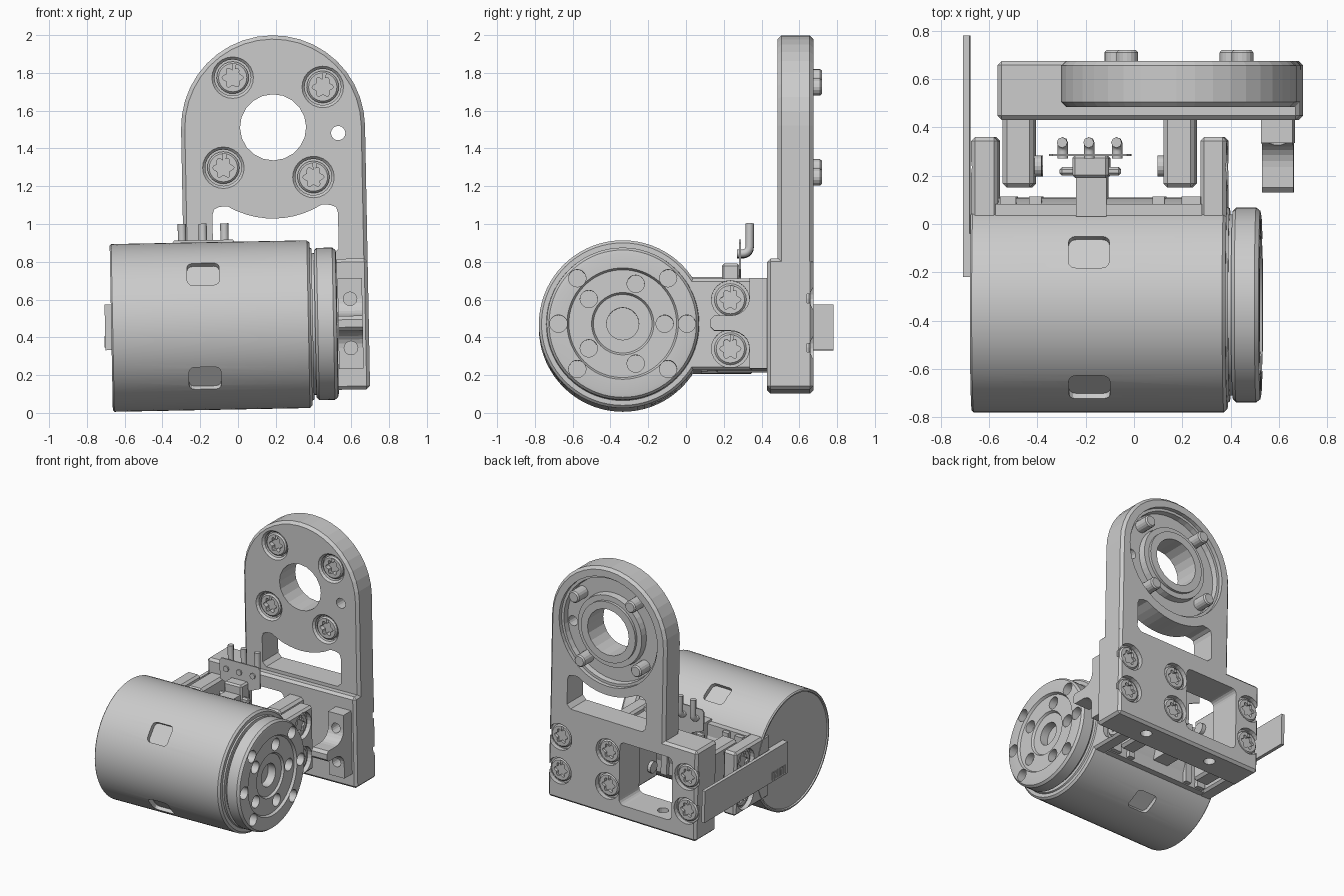
import bpy, bmesh
from math import sin, cos, pi, radians, sqrt
from mathutils import Matrix, Vector

if "Cube" in bpy.data.objects:
    bpy.data.objects.remove(bpy.data.objects["Cube"])

MY, MZ = -0.335, 0.4625          # motor axis
PX, PZ = 0.205, 1.508            # centre of the round plate end


def place(axis, u, v, h):
    return {'X': (h, u, v), 'Y': (u, h, v), 'Z': (u, v, h)}[axis]


def finish(name, bm, bev=0):
    bmesh.ops.remove_doubles(bm, verts=bm.verts, dist=1e-5)
    bmesh.ops.recalc_face_normals(bm, faces=bm.faces)
    if bev:
        edges = [e for e in bm.edges if e.calc_face_angle(0) > 0.6]
        bmesh.ops.bevel(bm, geom=edges, offset=bev, segments=1, affect='EDGES')
    me = bpy.data.meshes.new(name)
    bm.to_mesh(me)
    bm.free()
    ob = bpy.data.objects.new(name, me)
    bpy.context.collection.objects.link(ob)
    return ob


def prism(name, pts, axis, lo, hi, bev=0):
    bm = bmesh.new()
    a = [bm.verts.new(place(axis, u, v, lo)) for u, v in pts]
    b = [bm.verts.new(place(axis, u, v, hi)) for u, v in pts]
    bm.faces.new(a)
    bm.faces.new(b[::-1])
    for i in range(len(pts)):
        j = (i + 1) % len(pts)
        bm.faces.new((a[j], a[i], b[i], b[j]))
    return finish(name, bm, bev)


def box(name, x, y, z, bev=0):
    return prism(name, [(x[0], y[0]), (x[1], y[0]), (x[1], y[1]), (x[0], y[1])], 'Z', *z, bev)


def revolve(name, prof, axis, cu, cv, n=32):
    bm = bmesh.new()
    rings = [[bm.verts.new(place(axis, cu + r * cos(2 * pi * k / n), cv + r * sin(2 * pi * k / n), h))
              for k in range(n)] for h, r in prof]
    if prof[0][1] > 0:
        rings.append(rings[0])
    for a, b in zip(rings, rings[1:]):
        for k in range(n):
            j = (k + 1) % n
            bm.faces.new((a[k], a[j], b[j], b[k]))
    return finish(name, bm)


def cyl(name, axis, cu, cv, r, lo, hi, n=24):
    return revolve(name, [(lo, 0), (lo, r), (hi, r), (hi, 0)], axis, cu, cv, n)


def boolean(ob, tools, op='DIFFERENCE'):
    for t in tools:
        m = ob.modifiers.new('bool', 'BOOLEAN')
        m.operation, m.object, m.solver = op, t, 'EXACT'
        bpy.context.view_layer.objects.active = ob
        bpy.ops.object.modifier_apply(modifier=m.name)
        bpy.data.objects.remove(t)


def arc(cx, cy, r, a0, a1, n):
    return [(cx + r * cos(radians(a0 + (a1 - a0) * i / n)),
             cy + r * sin(radians(a0 + (a1 - a0) * i / n))) for i in range(n + 1)]


# Star-drive screw mesh, head facing -y
screw_src = revolve('screw', [(0.06, 0), (0.06, 0.085), (0.01, 0.085), (0, 0.075), (0, 0)], 'Y', 0, 0, 24)
star = [((0.047 + 0.009 * cos(6 * t)) * cos(t), (0.047 + 0.009 * cos(6 * t)) * sin(t))
        for t in [2 * pi * i / 36 for i in range(36)]]
boolean(screw_src, [prism('cutter', star, 'Y', -0.05, 0.035)])
screw_mesh = screw_src.data
bpy.data.objects.remove(screw_src)


def screw(name, loc, turn):
    ob = bpy.data.objects.new(name, screw_mesh)
    ob.location, ob.rotation_euler = loc, (0, 0, radians(turn))
    bpy.context.collection.objects.link(ob)


# Bracket: round-topped plate joined to a wide base
R = 0.487
outline = [(PX + R, 0.5)] + arc(PX, PZ, R, 0, 180, 20) + [(PX - R, 0.5)]
bracket = prism('bracket_plate', outline, 'Y', 0.485, 0.675, 0.02)
boolean(bracket, [box('base', (-0.56, PX + R), (0.43, 0.675), (0.112, 0.805), 0.018)], 'UNION')
window = [(-0.095, 0.83), (-0.125, 0.86), (-0.125, 1.05), (-0.115, 1.08), (-0.09, 1.092)]
window += [(PX + d, PZ - sqrt(0.483 ** 2 - d * d)) for d in [-0.25 + 0.05 * i for i in range(11)]]
window += [(0.50, 1.092), (0.53, 1.08), (0.54, 1.05), (0.54, 0.86), (0.51, 0.83)]
square = (arc(0.05, 0.66, 0.04, 0, 90, 4) + arc(-0.315, 0.66, 0.04, 90, 180, 4)
          + arc(-0.315, 0.26, 0.04, 180, 270, 4) + arc(0.05, 0.26, 0.04, 270, 360, 4))
cuts = [prism('cutter', window, 'Y', 0.3, 0.8),
        prism('cutter', square, 'Y', 0.3, 0.8),
        cyl('cutter', 'Y', PX, PZ, 0.175, 0.3, 0.8, 20),
        cyl('cutter', 'Y', PX + 0.344, PZ - 0.037, 0.038, 0.3, 0.8, 16),
        revolve('cutter', [(0.8, 0.23), (0.655, 0.23), (0.655, 0.27), (0.605, 0.275), (0.605, 0.39),
                           (0.645, 0.395), (0.645, 0.415), (0.8, 0.415)], 'Y', PX, PZ, 40)]
cuts += [cyl('cutter', 'Z', x, 0.57, 0.04, 0.0, 0.25, 16) for x in (0.36, -0.21)]
bolt_spots = [(PX + 0.339 * cos(radians(a)), PZ + 0.339 * sin(radians(a))) for a in (38, 128, 218, 308)]
base_spots = [(x, MZ + s * 0.13) for x in (0.595, 0.19, -0.475) for s in (1, -1)]
cuts += [revolve('cutter', [(0.4, 0), (0.4, 0.11), (0.485, 0.11), (0.5, 0.096), (0.535, 0.096), (0.535, 0)],
                 'Y', x, z, 24) for x, z in bolt_spots]
cuts += [cyl('cutter', 'Y', x, z, 0.1, 0.64, 0.8) for x, z in base_spots]
boolean(bracket, cuts)

# Plate and base screws
for i, (x, z) in enumerate(bolt_spots):
    screw(f'plate_screw_{i}', (x, 0.497, z), 0)
    revolve(f'plate_screw_end_{i}', [(0.58, 0), (0.58, 0.045), (0.71, 0.045), (0.72, 0.036), (0.72, 0)],
            'Y', x, z, 16)
for i, (x, z) in enumerate(base_spots):
    screw(f'base_screw_{i}', (x, 0.66, z), 180)

# Base arms reaching to the motor ears
for side, x in (('left', (-0.54, -0.41)), ('right', (0.125, 0.255))):
    arm = box(f'arm_{side}', x, (0.15, 0.45), (MZ - 0.24, MZ + 0.24), 0.018)
    inner = (-0.46, -0.38) if side == 'left' else (0.10, 0.18)
    for s in (1, -1):
        cyl(f'ear_screw_end_{side}', 'X', 0.24, MZ + s * 0.13, 0.043, *inner, 16)

# Scalloped side tab
half = [(0.45, 0.24), (0.335, 0.24)] + [(0.235 + 0.1 * cos(radians(a)), 0.13 - 0.09 * sin(radians(a)))
                                        for a in range(0, 91, 15)] + [(0.15, 0.04), (0.13, 0.02)]
tab = prism('side_tab', [(y, MZ - d) for y, d in half] + [(y, MZ + d) for y, d in half[::-1]],
            'X', 0.53, 0.66)
boolean(tab, [cyl('cutter', 'Y', 0.595, MZ + s * 0.13, 0.036, 0.2, 0.42, 16) for s in (1, -1)])

# Motor body with four shallow windows
body = revolve('motor_body', [(-0.662, 0), (-0.662, 0.422), (-0.672, 0.426), (-0.672, 0.436), (-0.664, 0.444),
                              (0.372, 0.444), (0.386, 0.43), (0.386, 0.405), (0.396, 0.40), (0.396, 0.375),
                              (0.43, 0.375), (0.43, 0)], 'X', MY, MZ, 72)
pad = (arc(0.055, 0.045, 0.03, 0, 90, 3) + arc(-0.055, 0.045, 0.03, 90, 180, 3)
       + arc(-0.055, -0.045, 0.03, 180, 270, 3) + arc(0.055, -0.045, 0.03, 270, 360, 3))
for a in (60, 141, 219, 300):
    c = prism('cutter', pad, 'Z', 0.41, 0.6)
    c.data.transform(Matrix.Translation((-0.18, MY, MZ)) @ Matrix.Rotation(radians(a - 90), 4, 'X'))
    boolean(body, [c])

# Output hub with two rings of holes
hub = revolve('output_hub', [(0.408, 0), (0.408, 0.388), (0.422, 0.403), (0.505, 0.403), (0.522, 0.39),
                             (0.526, 0.37), (0.526, 0.295), (0.508, 0.285), (0.508, 0.165), (0.492, 0.155),
                             (0.492, 0.085), (0.43, 0.085), (0.43, 0)], 'X', MY, MZ, 72)
holes = [(0.34, a) for a in (0, 45, 135, 180, 225, 315)] + [(0.222, a) for a in range(0, 360, 72)]
boolean(hub, [cyl('cutter', 'X', MY + r * cos(radians(a)), MZ + r * sin(radians(a)), 0.046, 0.45, 0.6, 20)
              for r, a in holes])
for ob in (body, hub):
    bpy.ops.object.select_all(action='DESELECT')
    ob.select_set(True)
    bpy.context.view_layer.objects.active = ob
    bpy.ops.object.shade_smooth_by_angle(angle=radians(25))

# Motor ears, saddle and ribs
for side, x, face, turn in (('left', (-0.67, -0.56), -0.66, -90), ('right', (0.278, 0.386), 0.376, 90)):
    ear = box(f'ear_{side}', x, (-0.05, 0.36), (MZ - 0.243, MZ + 0.243), 0.016)
    for s in (1, -1):
        boolean(ear, [cyl('cutter', 'X', 0.235, MZ + s * 0.13, 0.1, face - 0.025, face + 0.025)])
        out = 0.012 if turn < 0 else -0.012
        screw(f'ear_screw_{side}', (face + out, 0.235, MZ + s * 0.13), turn)
box('saddle', (-0.57, 0.285), (-0.05, 0.082), (MZ - 0.243, MZ + 0.243))
for x in ((-0.55, -0.485), (-0.43, -0.38), (0.08, 0.13), (0.2, 0.28)):
    box('saddle_rib', x, (0.0, 0.113), (MZ - 0.235, MZ + 0.235))

# Terminal block, circuit board and bent pins
box('terminal_stem', (-0.235, -0.11), (0.03, 0.205), (MZ - 0.16, MZ + 0.26))
box('terminal_block', (-0.25, -0.1), (0.19, 0.285), (MZ - 0.12, MZ + 0.33), 0.012)
box('terminal_bar', (-0.305, -0.05), (0.2, 0.235), (0.66, 0.70), 0.01)
board = [(-0.25, 0.55), (-0.1, 0.55), (-0.1, 0.72), (-0.005, 0.76), (-0.005, 0.9), (-0.02, 0.918),
         (-0.33, 0.918), (-0.345, 0.9), (-0.345, 0.76), (-0.25, 0.72)]
prism('circuit_board', board, 'Y', 0.281, 0.29)
for i, x in enumerate((-0.288, -0.178, -0.063)):
    cu = bpy.data.curves.new('pin', 'CURVE')
    cu.dimensions, cu.bevel_depth, cu.bevel_resolution, cu.use_fill_caps = '3D', 0.022, 2, True
    sp = cu.splines.new('POLY')
    path = [(0.27, 0.845)] + arc(0.3, 0.882, 0.037, -90, 0, 5) + [(0.337, 1.005)]
    sp.points.add(len(path) - 1)
    for p, (y, z) in zip(sp.points, path):
        p.co = (x, y, z, 1)
    bpy.context.collection.objects.link(bpy.data.objects.new(f'pin_{i}', cu))

# Flat cable on the motor's closed end
box('flat_cable', (-0.705, -0.68), (-0.22, 0.78), (0.345, 0.588))
box('cable_pad', (-0.69, -0.66), (-0.22, -0.04), (0.345, 0.588))
for i in range(8):
    box('cable_contact', (-0.709, -0.70), (-0.2 + i * 0.022, -0.19 + i * 0.022), (0.36, 0.42))

# The whole assembly leans about one degree
bpy.context.view_layer.update()
pivot = Vector((0, 0, 0.5))
lean = Matrix.Translation((0, 0, 0.5)) @ Matrix.Rotation(radians(-1.1), 4, 'Y') @ Matrix.Translation(-pivot)
for ob in bpy.context.scene.objects:
    ob.matrix_world = lean @ ob.matrix_world
